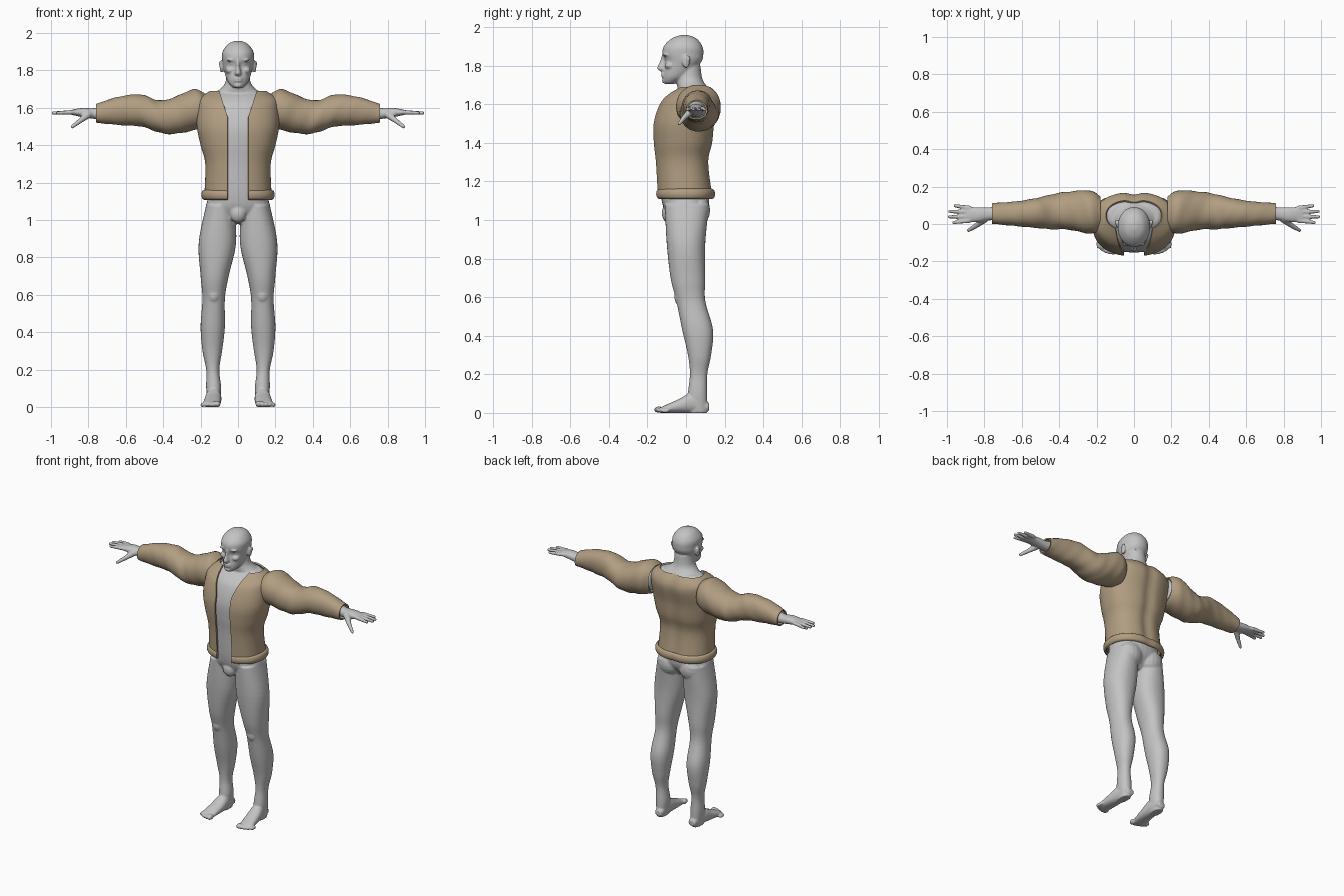
import bpy, bmesh, math
from mathutils import Matrix, Vector

cube = bpy.data.objects.get("Cube")
if cube:
    bpy.data.objects.remove(cube, do_unlink=True)


def material(name, red, green, blue):
    mat = bpy.data.materials.new(name)
    mat.use_nodes = True
    mat.diffuse_color = (red, green, blue, 1)
    node = mat.node_tree.nodes["Principled BSDF"]
    node.inputs["Base Color"].default_value = mat.diffuse_color
    node.inputs["Roughness"].default_value = .8
    return mat


SKIN = material("grey skin", .55, .55, .55)
TAN = material("tan cloth", .44, .34, .22)
BROWN = material("brown lash", .2, .13, .07)


def blend(before, start, end, after, t):
    """Catmull-Rom blend between start and end."""
    bend = before - end + t * (3 * (start - end) + after - before) + start - end + end - start
    pull = 2 * before - 5 * start + 4 * end - after
    cubic = 3 * (start - end) + after - before
    bend = pull + t * cubic
    return start + t / 2 * (end - before + t * bend)


def smooth_rows(rows, steps=6):
    padded = [rows[0], *rows, rows[-1]]
    out = []
    for group in zip(padded, padded[1:], padded[2:], padded[3:]):
        for step in range(steps):
            out.append([blend(*values, step / steps) for values in zip(*group)])
    return out + [rows[-1]]


def centred(rows):
    """Turn (height, half width, front, back) into full section rows."""
    return [(z, -width, width, front, back) for z, width, front, back in rows]


def inset(rows, gap):
    return [(t, u_low + gap, u_high - gap, v_low + gap, v_high - gap)
            for t, u_low, u_high, v_low, v_high in rows]


def power(value, exponent):
    return math.copysign(abs(value) ** exponent, value)


def bridge(bm, rings, closed):
    for low, high in zip(rings, rings[1:]):
        count = len(low)
        for j in range(count if closed else count - 1):
            k = (j + 1) % count
            bm.faces.new((low[j], low[k], high[k], high[j]))


def loft(bm, axis, rows, cap=True, sides=32, boxy=.9, ripple=0):
    """Rows are (position, u low, u high, v low, v high) along an axis."""
    rings = []
    for t, u_low, u_high, v_low, v_high in smooth_rows(rows):
        ring = []
        for j in range(sides):
            angle = math.tau * j / sides
            swell = 1 + ripple * math.sin(3 * angle + 45 * t) * math.sin(28 * t)
            u = (u_low + u_high + swell * (u_high - u_low) * power(math.cos(angle), boxy)) / 2
            v = (v_low + v_high + swell * (v_high - v_low) * power(math.sin(angle), boxy)) / 2
            ring.append(bm.verts.new({"x": (t, u, v), "y": (u, t, v), "z": (u, v, t)}[axis]))
        rings.append(ring)
    bridge(bm, rings, True)
    if cap:
        bm.faces.new(rings[0][::-1])
        bm.faces.new(rings[-1])


def ball(bm, centre, radii):
    bmesh.ops.create_uvsphere(bm, u_segments=16, v_segments=10, radius=1,
                              matrix=Matrix.Translation(centre) @ Matrix.Diagonal((*radii, 1)))


def digit(bm, start, end, start_radius, end_radius, count=14):
    for i in range(count):
        t = i / (count - 1)
        radius = start_radius + (end_radius - start_radius) * t
        ball(bm, Vector(start).lerp(Vector(end), t), [radius] * 3)


def finish(name, bm, mat, modifiers, angle=40):
    """Make the object, bake its modifiers and shade it."""
    mesh = bpy.data.meshes.new(name)
    bm.to_mesh(mesh)
    bm.free()
    ob = bpy.data.objects.new(name, mesh)
    bpy.context.collection.objects.link(ob)
    for kind, settings in modifiers:
        modifier = ob.modifiers.new(kind.title(), kind)
        for key, value in settings.items():
            setattr(modifier, key, value)
    graph = bpy.context.evaluated_depsgraph_get()
    baked = bpy.data.meshes.new_from_object(ob.evaluated_get(graph))
    ob.modifiers.clear()
    ob.data = baked
    baked.materials.clear()
    baked.materials.append(mat)
    bpy.ops.object.select_all(action="DESELECT")
    ob.select_set(True)
    bpy.context.view_layer.objects.active = ob
    bpy.ops.object.shade_smooth_by_angle(angle=math.radians(angle))


# Outer jacket sections; the body inside is inset from them
TORSO = centred([(1.13, .18, -.15, .14), (1.3, .175, -.16, .12), (1.4, .2, -.17, .14), (1.5, .22, -.17, .15),
                 (1.6, .22, -.14, .17), (1.65, .21, -.1, .16), (1.69, .15, -.04, .13)])
SLEEVE = [(.18, -.04, .15, 1.5, 1.68), (.24, -.05, .18, 1.48, 1.7), (.36, -.03, .17, 1.46, 1.65),
          (.43, -.03, .16, 1.47, 1.64), (.52, -.02, .14, 1.5, 1.67), (.64, -.01, .12, 1.51, 1.66),
          (.76, 0, .11, 1.52, 1.62)]

# Leg, knee and buttock
bm = bmesh.new()
loft(bm, "z", [(0, .1, .16, .01, .11), (.1, .09, .17, .01, .11), (.2, .1, .17, .02, .11), (.3, .085, .19, .01, .13),
               (.43, .07, .2, -.02, .14), (.58, .07, .19, -.05, .1), (.7, .05, .2, -.08, .1),
               (.88, .01, .21, -.1, .1), (1.08, .02, .17, -.11, .12)])
ball(bm, (.13, -.03, .6), (.035, .03, .045))
ball(bm, (.08, .065, 1.05), (.08, .06, .08))

# Foot and toes
loft(bm, "y", [(-.13, .1, .19, 0, .03), (-.04, .09, .18, 0, .07), (.03, .09, .17, 0, .1), (.12, .1, .15, .01, .05)])
for toe in range(5):
    radius = .017 / (1 + toe / 8)
    ball(bm, (.11 + .02 * toe, -.14 + .002 * toe ** 2, radius), (radius, .026, radius))

# Arm, palm, fingers and thumb
loft(bm, "x", inset(SLEEVE, .02) + [(.83, .01, .09, 1.55, 1.6), (.9, .01, .09, 1.565, 1.587)])
for finger in range(4):
    spread = finger - 1.4
    digit(bm, (.88, .05 + .023 * spread, 1.577), (.99 - .013 * spread ** 2, .05 + .03 * spread, 1.573), .0125, .0095)
knuckle = (.845, -.01, 1.53)
digit(bm, (.8, .025, 1.565), knuckle, .02, .0135)
digit(bm, knuckle, (.885, -.034, 1.5), .0135, .01)

# Ear, brow, cheek and eye
ball(bm, (.088, 0, 1.82), (.01, .02, .033))
ball(bm, (.095, .01, 1.835), (.007, .014, .018))
ball(bm, (.034, -.106, 1.856), (.03, .014, .007))
ball(bm, (.042, -.085, 1.8), (.026, .026, .018))
ball(bm, (.033, -.092, 1.837), (.015, .015, .011))

# Mirror the left half
half = bm.verts[:] + bm.edges[:] + bm.faces[:]
for item in bmesh.ops.duplicate(bm, geom=half)["geom"]:
    if isinstance(item, bmesh.types.BMVert):
        item.co.x *= -1

# Pelvis, torso and neck
pelvis = centred([(.98, .05, -.06, .05), (1.05, .165, -.11, .11)])
loft(bm, "z", pelvis + inset(TORSO, .02))
ball(bm, (0, -.09, 1.035), (.045, .036, .05))
loft(bm, "z", centred([(1.62, .17, -.06, .12), (1.67, .155, -.04, .12), (1.69, .11, -.045, .11),
                       (1.73, .07, -.05, .085), (1.8, .06, -.04, .075)]), boxy=1)

# Head, nose, lips and chin
loft(bm, "z", centred([(1.705, .022, -.11, -.06), (1.72, .04, -.118, -.03), (1.75, .06, -.12, .025),
                       (1.82, .08, -.11, .08), (1.86, .085, -.122, .09), (1.9, .083, -.115, .085),
                       (1.94, .055, -.075, .055), (1.958, .018, -.03, .01)]), boxy=.95)
loft(bm, "z", centred([(1.77, .011, -.13, -.09), (1.785, .018, -.15, -.09), (1.82, .01, -.136, -.09),
                       (1.86, .01, -.124, -.09)]), boxy=1)
for height in (1.744, 1.757):
    ball(bm, (0, -.117, height), (.025, .013, .006))
ball(bm, (0, -.11, 1.72), (.022, .015, .013))
bmesh.ops.recalc_face_normals(bm, faces=bm.faces)
finish("body", bm, SKIN, [("REMESH", {"mode": "VOXEL", "voxel_size": .0058}),
                          ("SMOOTH", {"factor": .5, "iterations": 3})], angle=75)

# Lashes
bm = bmesh.new()
for side in (-1, 1):
    ball(bm, (side * .034, -.105, 1.8455), (.015, .0045, .002))
finish("eye_lashes", bm, BROWN, [])


def cloth(thickness):
    return "SOLIDIFY", {"thickness": thickness, "offset": -1}


def jacket_panel(name, rows, groove, thickness, sides=36, boxy=.87):
    """Half shell from the front opening round to the centre back, then mirrored."""
    bm = bmesh.new()
    rings = []
    for z, _, width, front, back in smooth_rows(rows):
        opening = .055 + max(0, z - 1.55) * .32
        start = math.asin((opening / width) ** (1 / boxy))
        ring = []
        for j in range(sides + 1):
            angle = start + (math.pi - start) * j / sides
            x = width * abs(math.sin(angle)) ** boxy if j < sides else 0
            y = (front + back - (back - front) * power(math.cos(angle), boxy)) / 2
            if y > 0:
                y -= groove * math.exp(-(x / .035) ** 2)
            ring.append(bm.verts.new((x, y, z)))
        rings.append(ring)
    bridge(bm, rings, False)
    mirror = "MIRROR", {"use_clip": True, "merge_threshold": .0005}
    finish(name, bm, TAN, [mirror, cloth(thickness)])


# Jacket body and rolled hem
jacket_panel("jacket_torso", TORSO, groove=.014, thickness=.01)
hem = []
for step in range(5):
    angle = math.pi * step / 4
    roll = .016 * math.sin(angle)
    hem.append((1.135 - .027 * math.cos(angle), .18 + roll, -.142 - roll, .138 + roll))
jacket_panel("jacket_hem", centred(hem), groove=.006, thickness=.012)

# Sleeves
bm = bmesh.new()
loft(bm, "x", SLEEVE, cap=False, sides=40, boxy=.95, ripple=.03)
finish("jacket_sleeves", bm, TAN, [("MIRROR", {"use_mirror_merge": False}), cloth(.008)])
